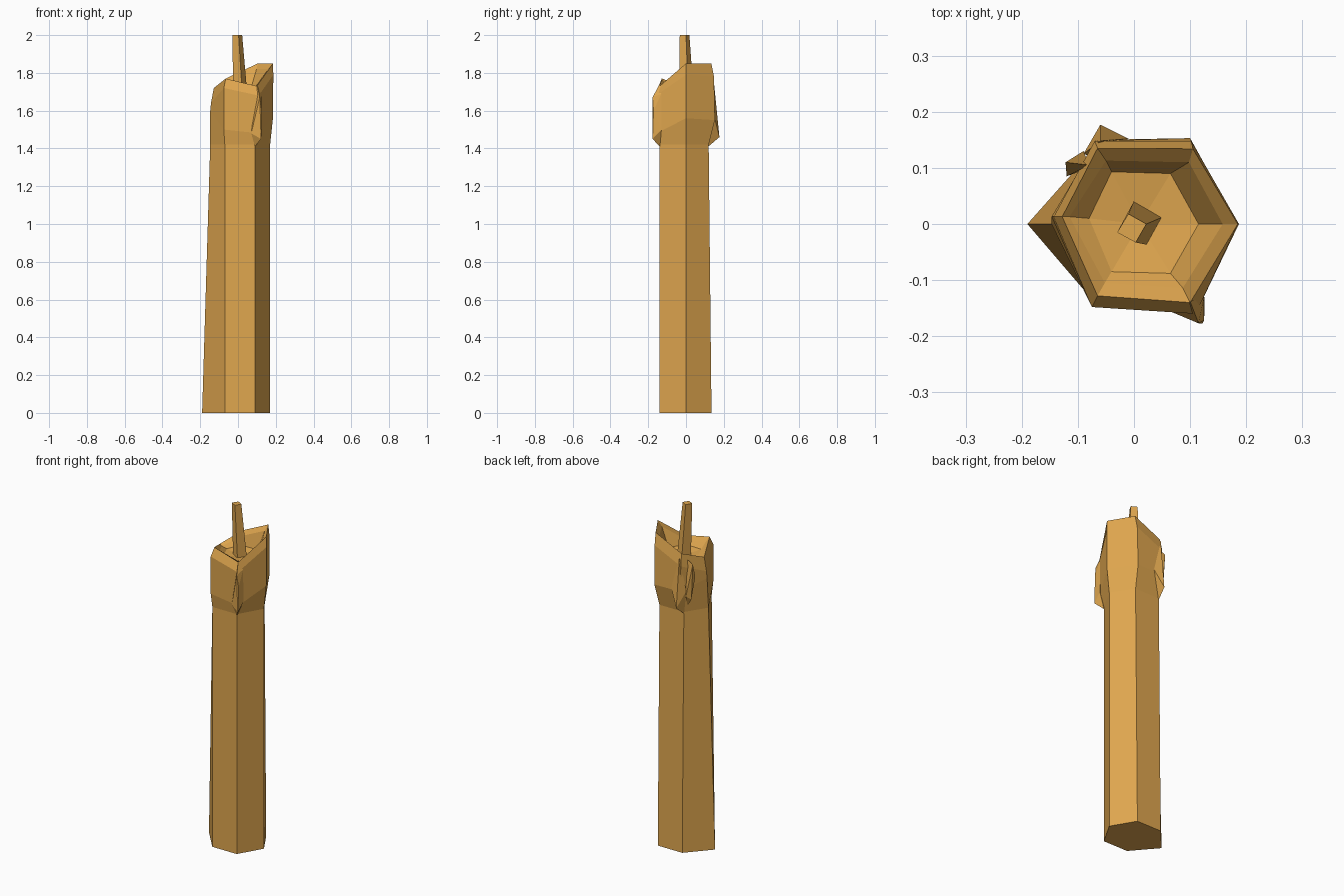
import bpy
import bmesh

cube = bpy.data.objects.get("Cube")
if cube:
    bpy.data.objects.remove(cube, do_unlink=True)

# Single warm wax colour
WAX = (0.745, 0.386, 0.078, 1.0)
wax = bpy.data.materials.new("warm wax")
wax.use_nodes = True
wax.diffuse_color = WAX
bsdf = next(n for n in wax.node_tree.nodes if n.type == 'BSDF_PRINCIPLED')
bsdf.inputs["Base Color"].default_value = WAX
bsdf.inputs["Roughness"].default_value = 0.8


def finish(name, bm):
    bmesh.ops.recalc_face_normals(bm, faces=bm.faces)
    mesh = bpy.data.meshes.new(name)
    bm.to_mesh(mesh)
    bm.free()
    mesh.materials.append(wax)
    obj = bpy.data.objects.new(name, mesh)
    bpy.context.collection.objects.link(obj)
    return obj


def loft(name, rings, peak=None):
    """Bridge successive rings; cap the last flat or as a fan to peak."""
    bm = bmesh.new()
    loops = [[bm.verts.new(p) for p in ring] for ring in rings]
    n = len(loops[0])
    for low, high in zip(loops, loops[1:]):
        for i in range(n):
            j = (i + 1) % n
            bm.faces.new((low[i], low[j], high[j], high[i]))
    bm.faces.new(loops[0][::-1])
    if peak:
        tip = bm.verts.new(peak)
        for i in range(n):
            bm.faces.new((loops[-1][i], loops[-1][(i + 1) % n], tip))
    else:
        bm.faces.new(loops[-1])
    return finish(name, bm)


def hull(name, points):
    bm = bmesh.new()
    for p in points:
        bm.verts.new(p)
    res = bmesh.ops.convex_hull(bm, input=bm.verts)
    loose = {v for v in res["geom_interior"] if isinstance(v, bmesh.types.BMVert)}
    bmesh.ops.delete(bm, geom=list(loose), context='VERTS')
    return finish(name, bm)


def level(points, z):
    return [(x, y, z) for x, y in points]


# Six-sided candle: shaft, flared collar, slanted rim, hollow bowl
foot = level([(.17, 0), (.09, .135), (-.07, .135),
              (-.19, 0), (-.07, -.14), (.09, -.14)], 0)
neck = level([(.17, 0), (.09, .12), (-.07, .12),
              (-.147, 0), (-.07, -.14), (.09, -.14)], 1.42)
collar = [(.185, 0, 1.56), (.1, .153, 1.55), (-.065, .15, 1.55),
          (-.147, .013, 1.6), (-.075, -.148, 1.5), (.11, -.155, 1.48)]
shoulder = [(.187, 0, 1.79), (.102, .148, 1.78), (-.07, .148, 1.7),
            (-.143, .013, 1.64), (-.075, -.148, 1.72), (.11, -.16, 1.68)]
rim = [(.185, 0, 1.85), (.105, .134, 1.85), (-.065, .135, 1.77),
       (-.128, .013, 1.72), (-.065, -.128, 1.77), (.1, -.14, 1.73)]
lip = [(.158, 0, 1.82), (.098, .11, 1.82), (-.05, .113, 1.75),
       (-.115, .013, 1.71), (-.052, -.105, 1.74), (.087, -.114, 1.72)]
floor = level([(.115, 0), (.065, .09), (-.04, .093),
               (-.08, .01), (-.04, -.085), (.065, -.088)], 1.705)
loft("candle_body", [foot, neck, collar, shoulder, rim, lip, floor],
     peak=(.01, 0, 1.69))

# Tapered, leaning wick
wick_base = level([(-.025, -.01), (.023, -.037), (.05, .012), (0, .041)], 1.68)
wick_top = level([(-.03, -.015), (.003, -.033), (.022, 0), (-.01, .018)], 2)
loft("wick", [wick_base, wick_top])

# Wax drips on two corners
hull("front_drip", [(.126, -.13, 1.5), (.122, -.177, 1.45), (.115, -.177, 1.67),
                    (.1, -.138, 1.745), (.07, -.158, 1.48), (.09, -.138, 1.41),
                    (.125, -.13, 1.69), (.125, -.172, 1.6)])
hull("back_drip", [(-.06, .177, 1.46), (-.01, .152, 1.56), (-.09, .125, 1.55),
                   (-.07, .118, 1.41), (-.06, .148, 1.75)])
hull("back_side_drip", [(-.122, .11, 1.71), (-.12, .085, 1.63), (-.08, .105, 1.73),
                        (-.09, .13, 1.52), (-.11, .107, 1.5), (-.08, .1, 1.45)])
